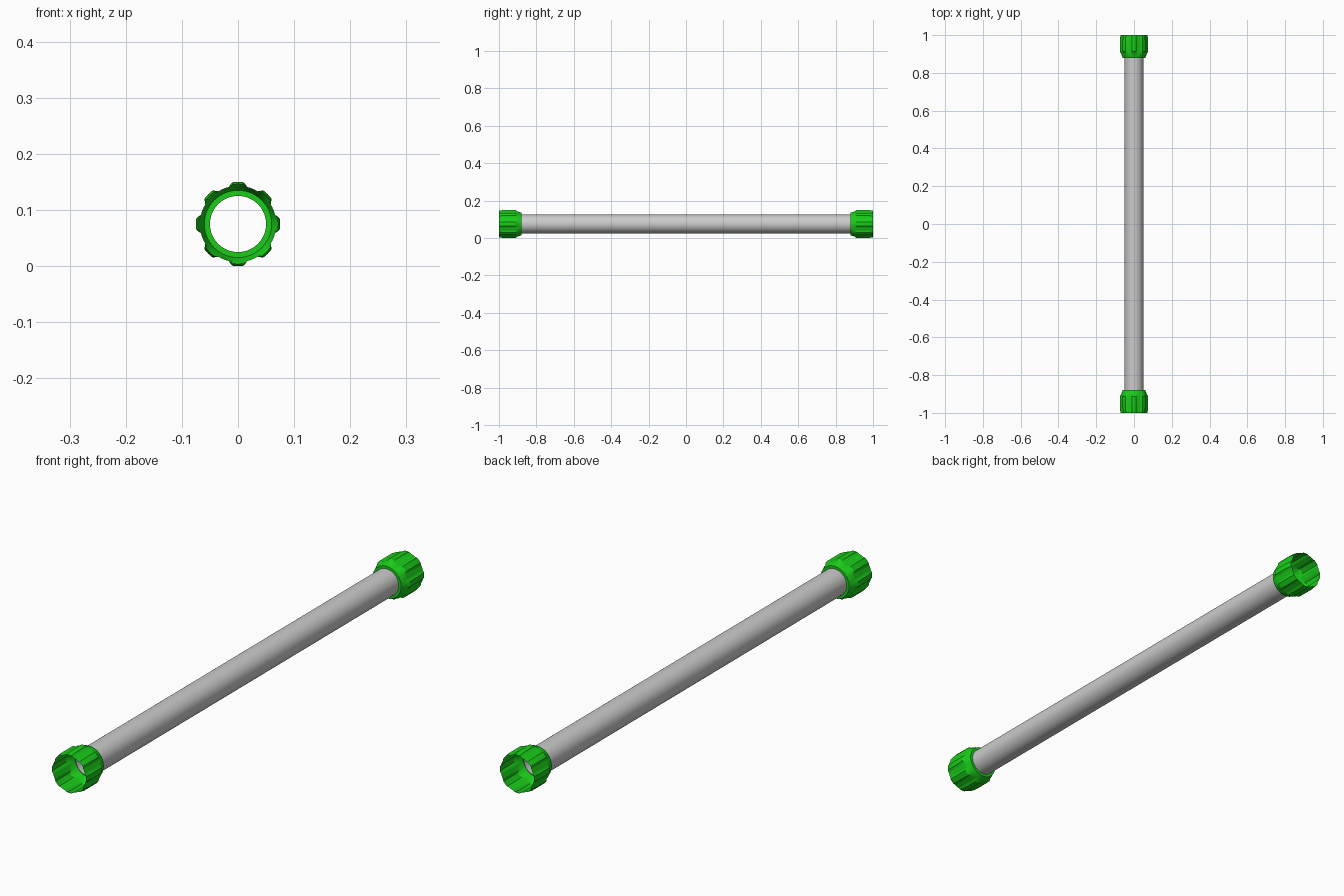
import bpy, bmesh, math

if "Cube" in bpy.data.objects:
    bpy.data.objects.remove(bpy.data.objects["Cube"])

AXIS_Z = 0.075
RIDGES = 8


def material(name, color):
    m = bpy.data.materials.new(name)
    m.diffuse_color = color
    m.use_nodes = True
    m.node_tree.nodes["Principled BSDF"].inputs["Base Color"].default_value = m.diffuse_color
    return m


def sweep(name, rings, angles, mat=None, smooth=30):
    """Open shell around the y axis; rings = (y, radius function of angle)."""
    bm = bmesh.new()
    loops = []
    for y, rad in rings:
        loops.append([bm.verts.new((rad(a) * math.sin(a), y, AXIS_Z + rad(a) * math.cos(a)))
                      for a in angles])
    n = len(angles)
    for p, q in zip(loops, loops[1:]):
        for i in range(n):
            j = (i + 1) % n
            bm.faces.new((p[i], p[j], q[j], q[i]))
    bmesh.ops.recalc_face_normals(bm, faces=bm.faces)
    mesh = bpy.data.meshes.new(name)
    bm.to_mesh(mesh)
    bm.free()
    ob = bpy.data.objects.new(name, mesh)
    bpy.context.collection.objects.link(ob)
    if mat:
        mesh.materials.append(mat)
    bpy.ops.object.select_all(action='DESELECT')
    ob.select_set(True)
    bpy.context.view_layer.objects.active = ob
    bpy.ops.object.shade_smooth_by_angle(angle=math.radians(smooth))
    return ob


def ribbed(base, height):
    """Radius with raised grip ribs: flat top, sloping flanks."""
    def rad(a):
        pitch = 2 * math.pi / RIDGES
        off = abs((a + pitch / 2) % pitch - pitch / 2)
        t = (math.radians(14) - off) / math.radians(6)
        return base + height * min(1, max(0, t))
    return rad


green = material("green_plastic", (0.01, 0.6, 0.01, 1))

# Hollow pipe, open at both ends
even = [2 * math.pi * i / 48 for i in range(48)]
sweep("pipe", [(-0.89, lambda a: 0.05), (0.89, lambda a: 0.05)], even)

# Ribbed coupling at each end: seat, tapered collar, grip and open rim
grip_angles = [2 * math.pi * k / RIDGES + math.radians(d)
               for k in range(RIDGES) for d in (-19, -14, -8, 0, 8, 14, 19, 22.5)]
profile = [(0.88, 0.050, 0), (0.88, 0.060, 0), (0.902, 0.068, 0),
           (0.912, 0.068, 0.007), (0.975, 0.068, 0.007),
           (1.0, 0.068, 0.003)]
for name, side in (("front_coupling", -1), ("back_coupling", 1)):
    sweep(name, [(side * y, ribbed(r, h)) for y, r, h in profile], grip_angles, green)
